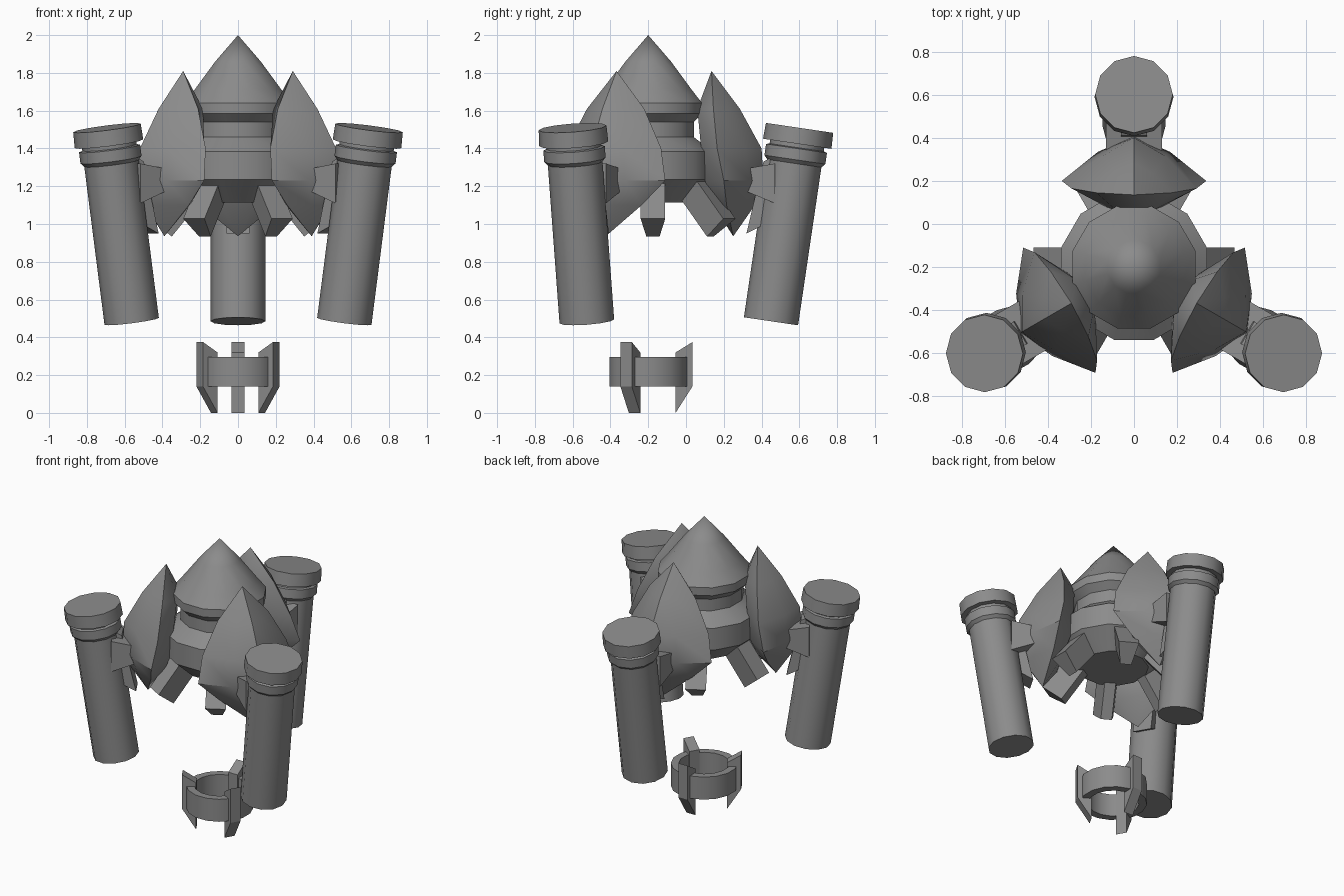
import bpy
import bmesh
import math
from mathutils import Matrix, Vector

cube = bpy.data.objects.get("Cube")
if cube:
    bpy.data.objects.remove(cube)

CENTRE = Vector((0, -0.2, 0))
ARMS = {"back": 90, "right": 210, "left": 330}

# Dark grey metal
GREY = (0.26, 0.26, 0.26, 1)
metal = bpy.data.materials.new("dark_metal")
metal.use_nodes = True
metal.diffuse_color = GREY
metal.node_tree.nodes["Principled BSDF"].inputs["Base Color"].default_value = GREY


def loft(rings, closed=False):
    """Skin a list of vertex rings; cap the ends unless it loops."""
    bm = bmesh.new()
    loops = [[bm.verts.new(p) for p in ring] for ring in rings]
    pairs = list(zip(loops, loops[1:]))
    if closed:
        pairs.append((loops[-1], loops[0]))
    for a, b in pairs:
        n = len(a)
        for i in range(n):
            j = (i + 1) % n
            bm.faces.new((a[i], a[j], b[j], b[i]))
    if not closed:
        bm.faces.new(loops[0])
        bm.faces.new(loops[-1])
    bmesh.ops.remove_doubles(bm, verts=bm.verts, dist=0.0005)
    bmesh.ops.recalc_face_normals(bm, faces=bm.faces)
    return bm


def circle(radius, z, sides, turn):
    step = math.tau / sides
    return [Vector((radius * math.cos((i + turn) * step),
                    radius * math.sin((i + turn) * step), z)) for i in range(sides)]


def lathe(profile, sides=12, closed=False, turn=0.5):
    return loft([circle(r, z, sides, turn) for r, z in profile], closed)


def slab(profile, width):
    """Extrude a radial (r, z) outline sideways."""
    return loft([[Vector((r, s * width / 2, z)) for r, z in profile] for s in (-1, 1)])


def aim(bm, start, tilt):
    """Lean an upright part outward and move its base to (r, z)."""
    bm.transform(Matrix.Translation((start[0], 0, start[1]))
                 @ Matrix.Rotation(math.radians(tilt), 4, "Y"))
    return bm


def make(name, bm, azimuth=0, smooth=0, centre=CENTRE):
    mesh = bpy.data.meshes.new(name)
    bm.to_mesh(mesh)
    bm.free()
    mesh.materials.append(metal)
    ob = bpy.data.objects.new(name, mesh)
    bpy.context.collection.objects.link(ob)
    ob.matrix_world = (Matrix.Translation(centre)
                       @ Matrix.Rotation(math.radians(azimuth), 4, "Z"))
    if smooth:
        bpy.ops.object.select_all(action="DESELECT")
        ob.select_set(True)
        bpy.context.view_layer.objects.active = ob
        bpy.ops.object.shade_smooth_by_angle(angle=math.radians(smooth))


# Central body: pointed dome, neck and lower drum
make("body", lathe([(0, 2), (0.125, 1.86), (0.235, 1.715), (0.295, 1.64),
                    (0.295, 1.585), (0.25, 1.54), (0.25, 1.46), (0.35, 1.385),
                    (0.35, 1.235), (0.22, 1.115)]), smooth=32)

# Six splayed struts under the drum, wide on the outer face
SECTION = [(0.075, 0.065), (0.075, -0.065), (-0.075, -0.035), (-0.075, 0.035)]
for k in range(6):
    strut = loft([[Vector((-x, y, z)) for x, y in SECTION] for z in (0, 0.34)])
    make(f"strut_{k + 1}", aim(strut, (0.195, 1.245), 141), 60 * k,
         centre=CENTRE + Vector((0, 0.025, 0)))

# Docking ring floating below
make("lower_ring", lathe([(0.21, 0.14), (0.21, 0.295), (0.16, 0.295), (0.16, 0.14)],
                         16, closed=True), smooth=35)

# Leaf levels: z, inner r, edge r, outer r, half width
LEAF = [(1.81, 0.335, 0.335, 0.335, 0), (1.61, 0.26, 0.345, 0.485, 0.175),
        (1.4, 0.28, 0.365, 0.6, 0.29), (1.23, 0.3, 0.4, 0.61, 0.335),
        (1.1, 0.345, 0.415, 0.565, 0.2), (0.935, 0.45, 0.45, 0.45, 0)]


def leaf_shell():
    rings = []
    for z, inner, edge, outer, w in LEAF:
        mid = edge + (outer - edge) * 0.64
        rings.append([Vector(p) for p in (
            (outer, 0, z), (mid, w / 2, z), (edge, w, z), (inner, w * 0.45, z),
            (inner, -w * 0.45, z), (edge, -w, z), (mid, -w / 2, z))])
    return loft(rings)


TUBE = [(0.145, 0), (0.145, 0.845), (0.163, 0.865), (0.163, 0.925),
        (0.145, 0.93), (0.145, 0.95), (0.183, 0.95), (0.18, 1.035)]

for side, az in ARMS.items():
    # Pointed armour leaf
    make(f"leaf_{side}", leaf_shell(), az, smooth=40)

    # Leaning tube with collar and cap
    make(f"thruster_{side}", aim(lathe(TUBE, turn=0), (0.65, 0.485), 8.4), az, smooth=32)

    # Bracket between leaf and tube
    make(f"bracket_spine_{side}", slab([(0.52, 0.95), (0.6, 0.99), (0.68, 1.37),
                                        (0.61, 1.33), (0.56, 1.12)], 0.12), az)
    wedge = [[Vector((r, y, z)) for y, z in ((-w, low), (w, low), (w, top), (-w, top))]
             for r, w, low, top in ((0.5, 0.13, 1.18, 1.29), (0.67, 0.13, 1.11, 1.32))]
    make(f"bracket_wedge_{side}", loft(wedge), az)

    # Fin clamped on the lower ring
    make(f"ring_fin_{side}", slab([(0.145, 0), (0.234, 0.14), (0.234, 0.375),
                                   (0.145, 0.32)], 0.07), az)
